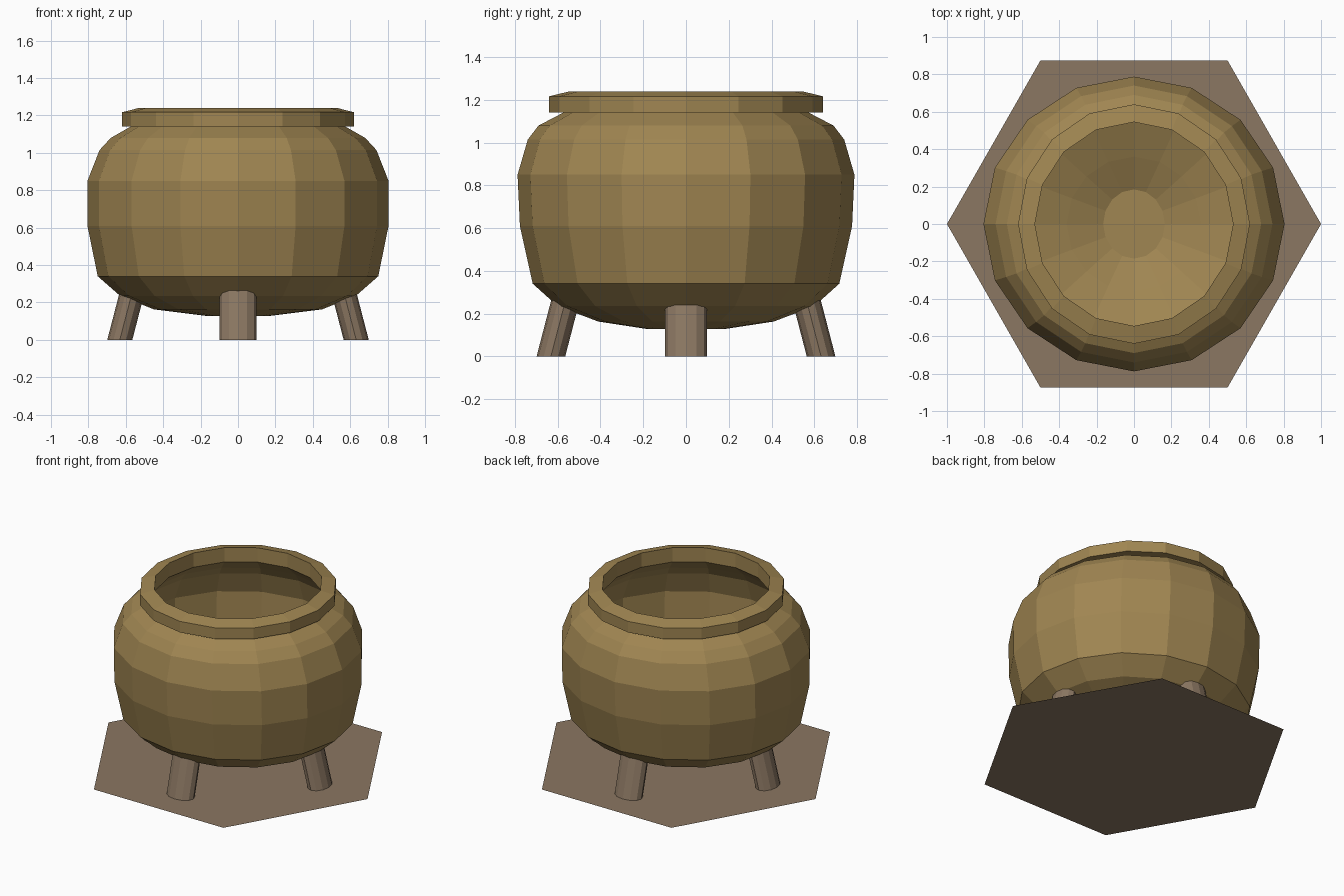
import bpy, bmesh, math

if "Cube" in bpy.data.objects:
    bpy.data.objects.remove(bpy.data.objects["Cube"])


def material(name, rgb):
    m = bpy.data.materials.new(name)
    m.diffuse_color = (*rgb, 1)
    m.use_nodes = True
    m.node_tree.nodes["Principled BSDF"].inputs["Base Color"].default_value = m.diffuse_color
    return m


bronze = material("dull_bronze", (0.352, 0.238, 0.084))
brown = material("grey_brown", (0.258, 0.184, 0.122))


def finish(bm, name, mat):
    bmesh.ops.recalc_face_normals(bm, faces=bm.faces)
    me = bpy.data.meshes.new(name)
    bm.to_mesh(me)
    bm.free()
    me.materials.append(mat)
    ob = bpy.data.objects.new(name, me)
    bpy.context.collection.objects.link(ob)
    return ob


def loft(bm, rings, close=True):
    rows = [[bm.verts.new(p) for p in r] for r in rings]
    n = len(rows[0])
    for a, b in zip(rows, rows[1:]):
        for i in range(n):
            j = (i + 1) % n
            bm.faces.new((a[i], a[j], b[j], b[i]))
    if close:
        bm.faces.new(rows[0])
        bm.faces.new(rows[-1])


# Cauldron: outer wall, rim, then inner wall as (x radius, y radius, z)
profile = [
    (0.17, 0.18, 0.128), (0.45, 0.41, 0.163), (0.63, 0.60, 0.235),
    (0.75, 0.717, 0.34), (0.805, 0.777, 0.61), (0.805, 0.788, 0.85),
    (0.74, 0.74, 1.015), (0.68, 0.69, 1.08), (0.575, 0.575, 1.14),
    (0.62, 0.64, 1.14), (0.62, 0.64, 1.217), (0.53, 0.545, 1.24),
    (0.53, 0.545, 1.14), (0.62, 0.63, 1.06), (0.67, 0.67, 1.0),
    (0.735, 0.72, 0.85), (0.735, 0.71, 0.61), (0.68, 0.65, 0.40),
    (0.58, 0.56, 0.33), (0.36, 0.36, 0.25), (0.165, 0.185, 0.17),
]
N = 16
bm = bmesh.new()
loft(bm, [[(rx * math.cos(2 * math.pi * i / N), ry * math.sin(2 * math.pi * i / N), z)
           for i in range(N)] for rx, ry, z in profile])
finish(bm, "cauldron", bronze)

# Four splayed legs, oval in section
for k, label in enumerate(("right", "back", "left", "front")):
    a = k * math.pi / 2
    rings = []
    for top in (False, True):
        ring = []
        for i in range(12):
            t = 2 * math.pi * i / 12
            d, w = 0.067 * math.cos(t), 0.098 * math.sin(t)
            r, z = 0.632 + d, 0.0
            if top:
                z = 0.245 + 0.6 * d
                r -= 0.26 * z
            ring.append((r * math.cos(a) - w * math.sin(a),
                         r * math.sin(a) + w * math.cos(a), z))
        rings.append(ring)
    bm = bmesh.new()
    loft(bm, rings)
    finish(bm, label + "_leg", brown)

# Flat hexagonal base sheet
bm = bmesh.new()
ring = [bm.verts.new((math.cos(i * math.pi / 3), 1.01 * math.sin(i * math.pi / 3), 0))
        for i in range(6)]
bm.faces.new(ring)
finish(bm, "base_sheet", brown)
